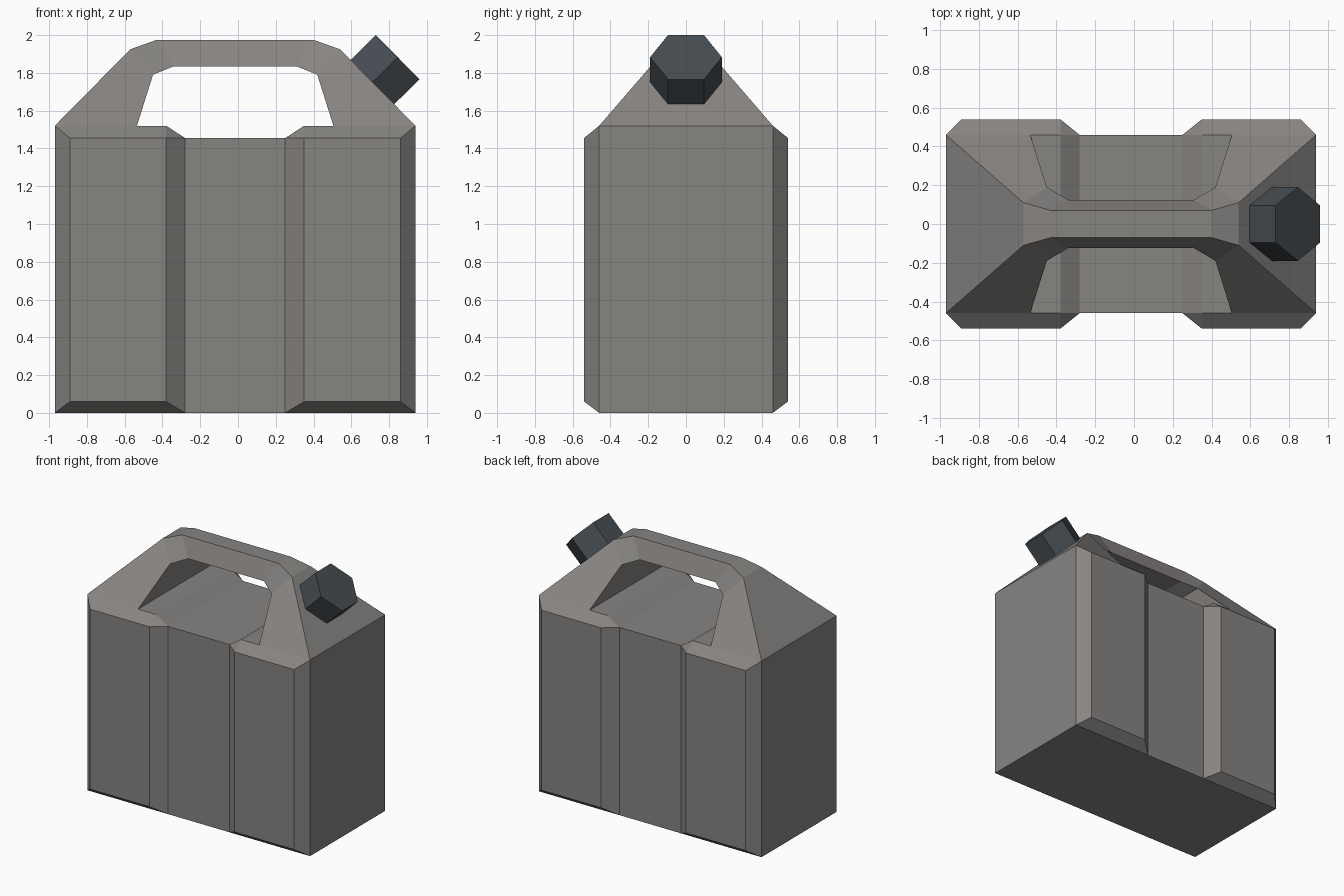
import bpy, bmesh, math
from mathutils import Vector, Matrix

if "Cube" in bpy.data.objects:
    bpy.data.objects.remove(bpy.data.objects["Cube"])

CX = -0.015  # the can body sits slightly left of the overall centre


def material(name, rgb):
    m = bpy.data.materials.new(name)
    m.diffuse_color = (*rgb, 1)
    m.use_nodes = True
    m.node_tree.nodes["Principled BSDF"].inputs["Base Color"].default_value = m.diffuse_color
    return m


def finish(bm, name, mat):
    bmesh.ops.remove_doubles(bm, verts=bm.verts, dist=1e-4)
    bmesh.ops.recalc_face_normals(bm, faces=bm.faces)
    me = bpy.data.meshes.new(name)
    bm.to_mesh(me)
    bm.free()
    me.materials.append(mat)
    ob = bpy.data.objects.new(name, me)
    bpy.context.collection.objects.link(ob)
    return ob


def loft(sections, name, mat, caps=True):
    """Skin closed rings of equal length; collapsed points become triangles."""
    bm = bmesh.new()

    def face(points):
        unique = []
        for p in points:
            if all((Vector(p) - Vector(q)).length > 1e-4 for q in unique):
                unique.append(p)
        if len(unique) > 2:
            bm.faces.new([bm.verts.new(p) for p in unique])

    for a, b in zip(sections, sections[1:]):
        n = len(a)
        for i in range(n):
            j = (i + 1) % n
            face([a[i], a[j], b[j], b[i]])
    if caps:
        face(sections[0])
        face(sections[-1])
    return finish(bm, name, mat)


grey = material("warm grey plastic", (0.245, 0.232, 0.222))
dark = material("dark slate plastic", (0.06, 0.072, 0.082))


# Body: raised pads either side of a central groove that runs all round
def body_ring(x, y, z_low, z_high, z_top):
    half = [(0.46, 0), (y, z_low), (y, z_high), (0.46, z_top)]
    ring = half + [(-a, b) for a, b in reversed(half)]
    return [(CX + x, a, b) for a, b in ring]


end = (0.46, 0, 1.52, 1.52)
pad = (0.54, 0.06, 1.455, 1.52)
groove = (0.46, 0, 1.455, 1.455)
stations = [(0.955, end), (0.875, pad), (0.365, pad), (0.265, groove)]
rings = [body_ring(-x, *s) for x, s in stations]
rings += [body_ring(x, *s) for x, s in reversed(stations)]
loft(rings, "can_body", grey)

# Handle: tapered arch, each station is outer (x, y, z) and inner (x, y, z)
arch = [((0.955, 0.46, 1.52), (0.52, 0.46, 1.52)),
        ((0.555, 0.11, 1.925), (0.435, 0.19, 1.79)),
        ((0.415, 0.07, 1.975), (0.325, 0.125, 1.835))]


def arch_ring(outer, inner, s):
    (ox, oy, oz), (ix, iy, iz) = outer, inner
    return [(CX + s * ox, -oy, oz), (CX + s * ox, oy, oz),
            (CX + s * ix, iy, iz), (CX + s * ix, -iy, iz)]


rings = [arch_ring(o, i, -1) for o, i in arch]
rings += [arch_ring(o, i, 1) for o, i in reversed(arch)]
loft(rings, "handle", grey, caps=False)

# Cap: hexagonal prism standing on the sloping shoulder
bm = bmesh.new()
depth = 0.19
bmesh.ops.create_cone(bm, cap_ends=True, segments=6, radius1=0.19, radius2=0.19,
                      depth=depth)
# make sure two corners point along y, then tilt the axis towards +x
corner = max(bm.verts, key=lambda v: v.co.y).co
turn = Matrix.Rotation(math.pi / 2 - math.atan2(corner.y, corner.x), 4, 'Z')
tilt = Matrix.Rotation(math.radians(45.5), 4, 'Y')
axis = tilt @ Vector((0, 0, 1))
centre = Vector((0.71, 0, 1.75)) + axis * depth / 2
bmesh.ops.transform(bm, matrix=Matrix.Translation(centre) @ tilt @ turn, verts=bm.verts)
finish(bm, "screw_cap", dark)
